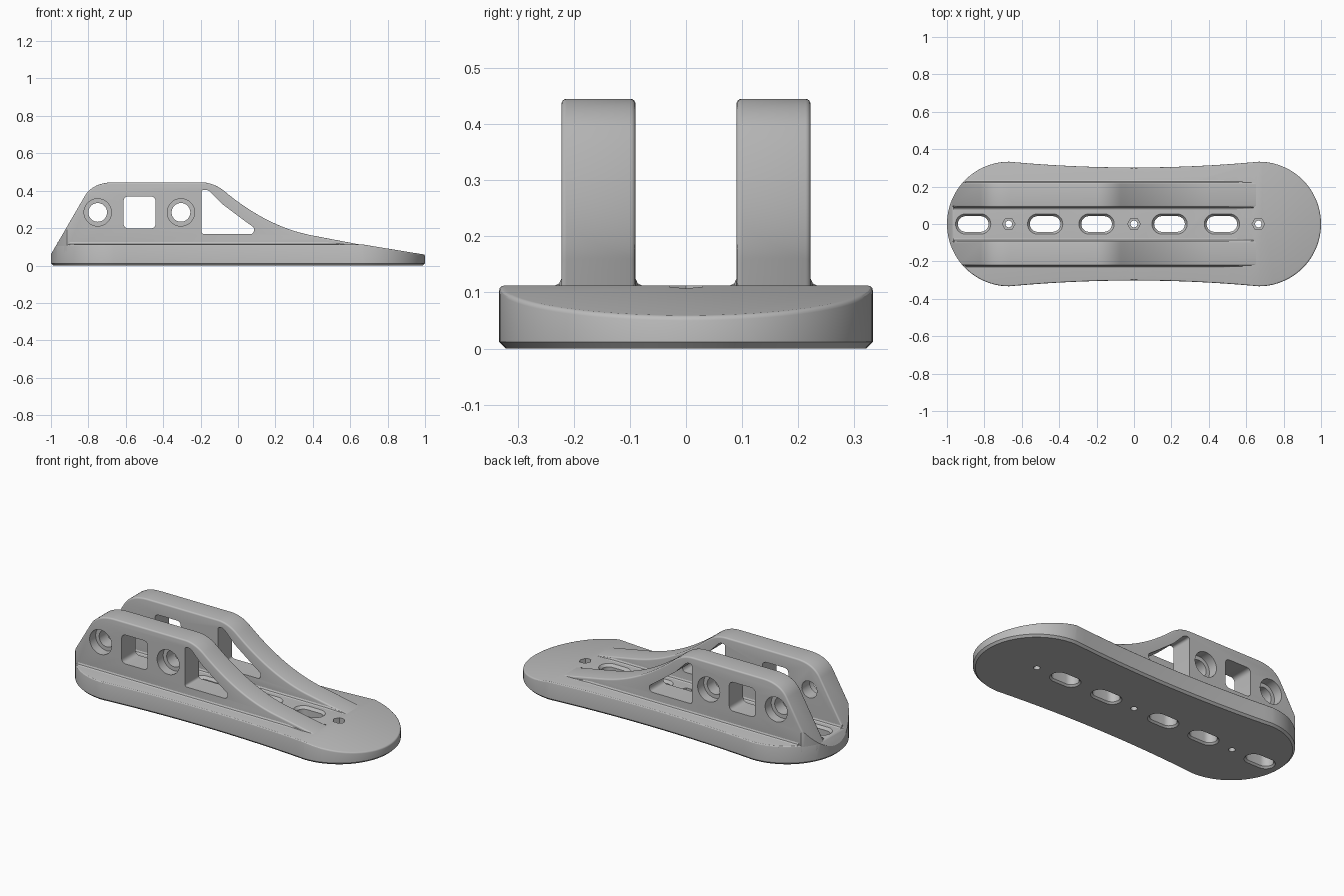
import bpy, bmesh
from math import sin, cos, pi
from mathutils import Vector

cube = bpy.data.objects.get("Cube")
if cube:
    bpy.data.objects.remove(cube, do_unlink=True)

grey = bpy.data.materials.new("satin grey")
grey.use_nodes = True
colour = (0.51, 0.51, 0.51, 1)
grey.diffuse_color = colour
grey.node_tree.nodes["Principled BSDF"].inputs["Base Color"].default_value = colour


def loft(name, rings):
    """Closed solid skinned through rings of equal point count."""
    bm = bmesh.new()
    loops = [[bm.verts.new(p) for p in ring] for ring in rings]
    n = len(loops[0])
    for a, b in zip(loops, loops[1:]):
        for i in range(n):
            j = (i + 1) % n
            bm.faces.new((a[i], a[j], b[j], b[i]))
    bm.faces.new(loops[0])
    bm.faces.new(loops[-1])
    bmesh.ops.recalc_face_normals(bm, faces=bm.faces)
    mesh = bpy.data.meshes.new(name)
    bm.to_mesh(mesh)
    bm.free()
    mesh.materials.append(grey)
    ob = bpy.data.objects.new(name, mesh)
    bpy.context.collection.objects.link(ob)
    return ob


def along_y(name, steps):
    return loft(name, [[(x, y, z) for x, z in pts] for y, pts in steps])


def along_z(name, steps):
    return loft(name, [[(x, y, z) for x, y in pts] for z, pts in steps])


def bezier(a, c, b, n=14):
    return [tuple((1 - t) ** 2 * p + 2 * t * (1 - t) * q + t * t * r
                  for p, q, r in zip(a, c, b)) for t in (i / n for i in range(n + 1))]


def circle(cx, cy, r, n=40):
    return [(cx + r * cos(2 * pi * i / n), cy + r * sin(2 * pi * i / n)) for i in range(n)]


def slot(cx, half, r, n=14):
    """Stadium outline lying along x."""
    pts = []
    for side in (1, -1):
        for i in range(n + 1):
            a = -side * pi / 2 + pi * i / n
            pts.append((cx + side * half + r * cos(a), r * sin(a)))
    return pts


def rounded(corners, radius):
    """Polygon with each corner replaced by a small curve."""
    pts = []
    for i, c in enumerate(corners):
        c = Vector(c)
        a, b = (c + (Vector(o) - c).normalized() * radius
                for o in (corners[i - 1], corners[(i + 1) % len(corners)]))
        pts += bezier(a, c, b, 6)
    return pts


def inset(pts, d):
    """Clockwise outline shrunk evenly by d."""
    out = []
    for i, p in enumerate(pts):
        p = Vector(p)
        u = (p - Vector(pts[i - 1])).normalized()
        v = (Vector(pts[(i + 1) % len(pts)]) - p).normalized()
        m = Vector((u.y + v.y, -u.x - v.x))
        out.append(tuple(p + m * d / (1 + u.dot(v))))
    return out


def boolean(ob, cutter, operation="DIFFERENCE"):
    mod = ob.modifiers.new(operation, "BOOLEAN")
    mod.object, mod.operation, mod.solver = cutter, operation, "EXACT"
    cutter.hide_render = True


def finish(ob):
    """Bake the modifiers and shade smooth between sharp edges."""
    dg = bpy.context.evaluated_depsgraph_get()
    mesh = bpy.data.meshes.new_from_object(ob.evaluated_get(dg))
    ob.modifiers.clear()
    ob.data = mesh
    bpy.ops.object.select_all(action="DESELECT")
    ob.select_set(True)
    bpy.context.view_layer.objects.active = ob
    bpy.ops.object.shade_smooth_by_angle(angle=0.5)


# Plan outline: two round ends joined by a gently waisted side
def plan(shrink=0.0):
    r, c, n = 0.333, 0.667, 48
    pts = []
    for s in (1, -1):
        for i in range(n + 1):
            a = -s * pi / 2 + pi * i / n
            pts.append((s * c + (r - shrink) * cos(a), (r - shrink) * sin(a)))
        for i in range(1, 24):
            x = s * c * (1 - i / 12)
            pts.append((x, s * (0.302 + 0.031 * (x / c) ** 2 - shrink)))
    return pts


footprint = along_z("footprint_cutter", [(0, plan(0.012)), (0.012, plan()), (0.6, plan())])
cutters = [footprint]

# Base plate: flat top, sloped toe and raked heel
base = along_y("base_plate", [(y, [(-1.03, -0.01), (-1.03, 0.009), (-0.97, 0.112), (0.67, 0.112),
                                   (1.03, 0.053), (1.03, -0.01)]) for y in (-0.5, 0.5)])
boolean(base, footprint, "INTERSECT")
soft = base.modifiers.new("soft edges", "BEVEL")
soft.width, soft.segments, soft.use_clamp_overlap = 0.008, 3, False
soft.limit_method, soft.angle_limit = "ANGLE", 0.9

# Mounting slots with eased rims
for x in (-0.86, -0.475, -0.2, 0.19, 0.47):
    c = along_z("slot_cutter", [(z, slot(x, 0.04, r)) for z, r in
                                ((-0.01, 0.062), (0.01, 0.042), (0.096, 0.042), (0.122, 0.062))])
    boolean(base, c)
    cutters.append(c)

# Screw holes with hexagonal nut pockets
for x in (-0.67, 0, 0.665):
    for c in (along_z("screw_cutter", [(z, circle(x, 0, 0.018, 24)) for z in (-0.1, 0.2)]),
              along_z("nut_cutter", [(z, circle(x, 0, 0.034, 6)) for z in (0.06, 0.2)])):
        boolean(base, c)
        cutters.append(c)
finish(base)

# Rail side profile: raked heel, level top, long sweep down to the toe
profile = [(-0.994, 0.07)]
profile += bezier((-0.82, 0.37), (-0.777, 0.445), (-0.66, 0.445))
profile += bezier((-0.2, 0.445), (-0.13, 0.445), (-0.07, 0.395))
profile += bezier((-0.07, 0.395), (0.16, 0.2045), (0.4, 0.16), 20)[1:]
profile += [(0.7, 0.103), (0.7, 0.07)]

square = rounded([(-0.612, 0.198), (-0.44, 0.198), (-0.44, 0.37), (-0.612, 0.37)], 0.03)
swept = rounded([(-0.195, 0.168), (0.08, 0.168), (0.09, 0.2), (0.027, 0.245),
                 (-0.086, 0.33), (-0.16, 0.405), (-0.195, 0.405)], 0.016)
inner, outer, edge = 0.09, 0.222, 0.009

for side, word in ((1, "left"), (-1, "right")):
    # Rail with rounded long edges, trimmed to the footprint
    turns = [i * pi / 8 for i in range(5)]
    steps = [(inner + edge * (1 - sin(a)), inset(profile, edge * (1 - cos(a)))) for a in turns[::-1]]
    steps += [(outer - edge * (1 - sin(a)), inset(profile, edge * (1 - cos(a)))) for a in turns]
    rail = along_y(word + "_rail", [(side * y, pts) for y, pts in steps])
    boolean(rail, footprint, "INTERSECT")
    # Square and swept windows
    holes = [along_y("window_cutter", [(side * y, w) for y in (0.02, 0.3)])
             for w in (square, swept)]
    # Axle holes, counterbored from outside
    for x in (-0.75, -0.305):
        holes.append(along_y("axle_cutter", [(side * y, circle(x, 0.284, r)) for y, r in
                                             ((0.02, 0.05), (0.165, 0.05), (0.165, 0.073), (0.3, 0.073))]))
    for h in holes:
        boolean(rail, h)
    cutters += holes
    finish(rail)

    # Small fillets where the rail meets the plate
    for y, d, start, end, place in ((outer, 1, -0.9, 0.58, "outer"), (inner, -1, -0.965, 0.64, "inner")):
        section = [(y - d * 0.01, 0.105), (y + d * 0.014, 0.105), (y + d * 0.012, 0.112),
                   (y + d * 0.004, 0.116), (y, 0.125), (y - d * 0.01, 0.125)]
        tip = [(p, min(z, 0.112)) for p, z in section]
        fillet = loft(word + "_" + place + "_fillet",
                      [[(x, side * p, z) for p, z in ring] for x, ring in
                       ((start, section), (end - 0.1, section), (end, tip))])
        finish(fillet)

for c in cutters:
    bpy.data.objects.remove(c, do_unlink=True)
